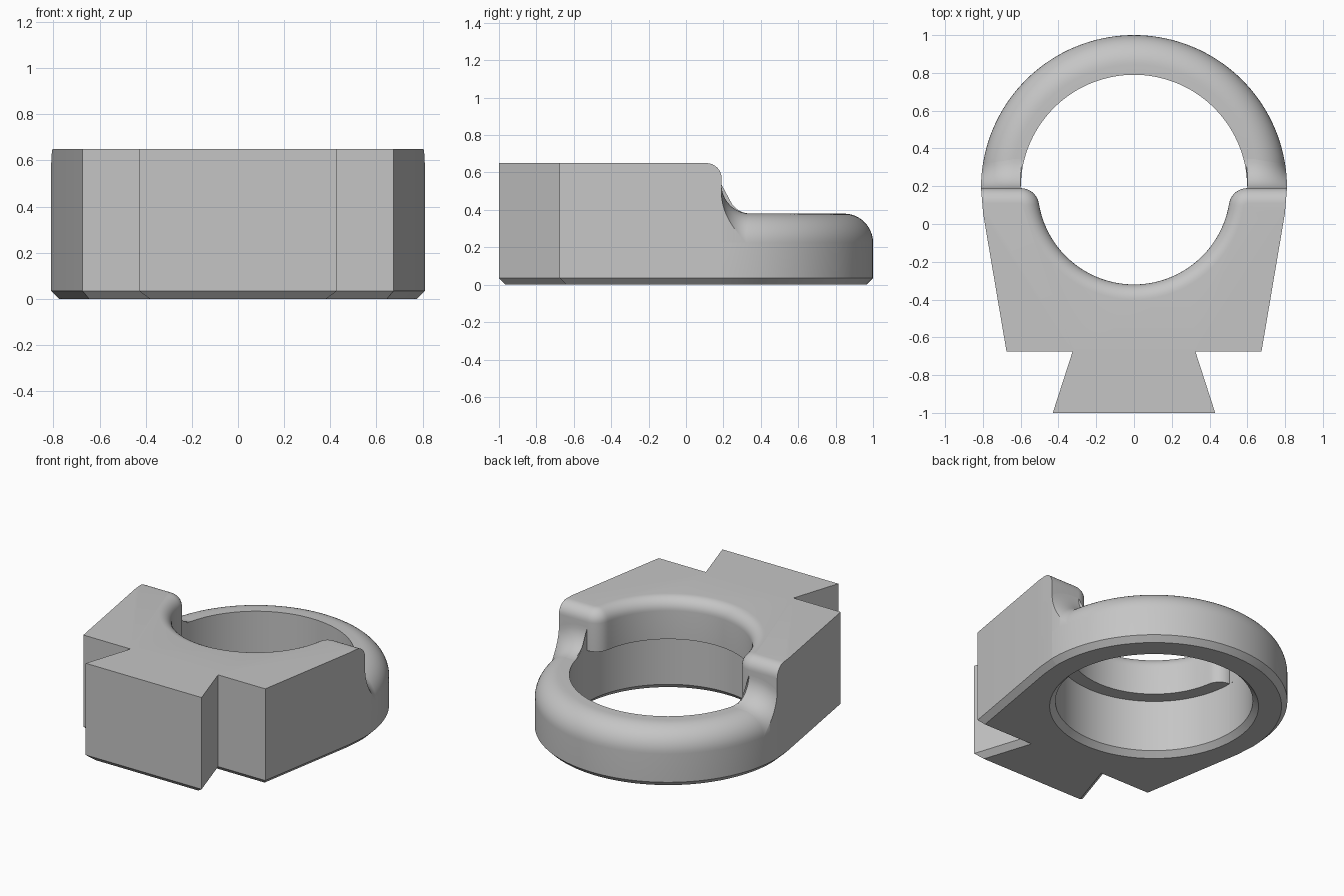
import bpy, bmesh
from math import sin, cos, pi, radians, hypot, sqrt, acos, atan2
from mathutils import Vector, Matrix

cube = bpy.data.objects.get("Cube")
if cube:
    bpy.data.objects.remove(cube, do_unlink=True)

# Main dimensions
CY = 0.19              # y of the ring axis and of the block's back face
R_OUT, R_LOW, R_UP = 0.81, 0.60, 0.51
H_TOP, H_RING = 0.65, 0.38
CHAMFER, ROUND = 0.035, 0.155
R_FLAT = R_OUT - ROUND
Z_WALL = H_RING - ROUND

grey = bpy.data.materials.new("plain grey")
grey.use_nodes = True
COLOR = (0.56, 0.56, 0.56, 1)
grey.diffuse_color = COLOR
grey.node_tree.nodes["Principled BSDF"].inputs["Base Color"].default_value = COLOR


def finish(bm, name):
    mesh = bpy.data.meshes.new(name)
    bm.to_mesh(mesh)
    bm.free()
    mesh.materials.append(grey)
    obj = bpy.data.objects.new(name, mesh)
    bpy.context.collection.objects.link(obj)
    bpy.ops.object.select_all(action='DESELECT')
    obj.select_set(True)
    bpy.context.view_layer.objects.active = obj
    bpy.ops.object.shade_smooth_by_angle(angle=radians(30))
    return obj


def arc(cx, cy, r, a0, a1, n):
    return [(cx + r * cos(a0 + (a1 - a0) * i / n),
             cy + r * sin(a0 + (a1 - a0) * i / n)) for i in range(n + 1)]


def mirrored(half):
    """Continue a right-hand chain onto the left side."""
    return half + [(-x, y) for x, y in reversed(half) if abs(x) > 1e-6]


# Block with dovetail, wide lower bore, narrow upper bore
def build_block():
    shoulder = (0.675, -0.675)
    d = (shoulder[0], shoulder[1] - CY)
    tangent = atan2(d[1], d[0]) + acos(R_OUT / hypot(*d))
    outer = mirrored([(R_OUT, CY)] + arc(0, CY, R_OUT, tangent, tangent, 1)[:1]
                     + [shoulder, (0.325, -0.675), (0.43, -1.0)])
    lower = arc(0, CY, R_LOW, 0, -pi, 64)
    # Rounded corner where the upper bore meets the back face
    f = (R_LOW ** 2 - R_UP ** 2) / (2 * R_UP)
    turn = atan2(f, -R_LOW)
    upper = mirrored(arc(R_LOW, CY - f, f, pi / 2, turn, 8)
                     + arc(0, CY, R_UP, turn - pi, -pi / 2, 28)[1:])

    bm = bmesh.new()

    def ring(chain, z):
        return [bm.verts.new((x, y, z)) for x, y in chain]

    def wall(a, b):
        for i in range(len(a) - 1):
            bm.faces.new((a[i], a[i + 1], b[i + 1], b[i]))

    o0, o1 = ring(outer, 0), ring(outer, H_TOP)
    l0, l1 = ring(lower, 0), ring(lower, H_RING)
    u1 = ring(upper, H_TOP)
    u0 = [l1[0]] + ring(upper[1:-1], H_RING) + [l1[-1]]
    wall(o0, o1)
    wall(l0, l1)
    wall(u0, u1)
    bm.faces.new(o0 + l0[::-1])
    bm.faces.new(o1 + u1[::-1])
    bm.faces.new(u0 + l1[-2:0:-1])
    for k in (0, -1):
        bm.faces.new((l0[k], o0[k], o1[k], u1[k], l1[k]))
    bmesh.ops.recalc_face_normals(bm, faces=bm.faces[:])

    def on_back(e):
        return all(abs(v.co.y - CY) < 1e-4 for v in e.verts)

    # Bottom chamfer
    edges = [e for e in bm.edges
             if all(v.co.z < 1e-4 for v in e.verts) and not on_back(e)]
    bmesh.ops.bevel(bm, geom=edges, offset=CHAMFER, offset_type='OFFSET',
                    segments=1, affect='EDGES', clamp_overlap=False)
    # Rounded top edge along the back and the upper bore
    edges = [e for e in bm.edges
             if all(v.co.z > H_TOP - 1e-4 for v in e.verts)
             and (on_back(e) or all(hypot(v.co.x, v.co.y - CY) < 0.7 for v in e.verts))]
    bmesh.ops.bevel(bm, geom=edges, offset=0.08, offset_type='OFFSET', segments=8,
                    profile=0.5, affect='EDGES', clamp_overlap=False)
    bmesh.ops.recalc_face_normals(bm, faces=bm.faces[:])
    finish(bm, "dovetail_block")


# Half ring swept around the back
def build_ring():
    profile = [(R_LOW, CHAMFER), (R_LOW, H_RING)]
    profile += arc(R_FLAT, Z_WALL, ROUND, pi / 2, 0, 12)
    profile += [(R_OUT, CHAMFER), (R_OUT - CHAMFER, 0), (R_LOW + CHAMFER, 0)]
    steps = 72
    bm = bmesh.new()
    rows = []
    for i in range(steps + 1):
        a = pi * i / steps
        rows.append([bm.verts.new((r * cos(a), CY + r * sin(a), z)) for r, z in profile])
    n = len(profile)
    for a, b in zip(rows, rows[1:]):
        for j in range(n):
            k = (j + 1) % n
            bm.faces.new((a[j], a[k], b[k], b[j]))
    bm.faces.new(rows[0])
    bm.faces.new(rows[-1])
    bmesh.ops.recalc_face_normals(bm, faces=bm.faces[:])
    finish(bm, "back_ring")


# Hollow fillet blending the ring into the block's back face
def build_fillets():
    bm = bmesh.new()
    inner = hypot(R_LOW, ROUND)
    flat = [R_LOW + (inner - R_LOW) * i / 5 for i in range(6)]
    flat += [inner + (R_FLAT - inner) * i / 3 for i in range(1, 3)]
    # Each row: distance of the rolling ball's centre, tilt, skirt base
    params = [(rho, 0, H_RING) for rho in flat]
    params += [(R_FLAT + 2 * ROUND * sin(radians(a)), radians(a),
                H_RING if a == 0 else Z_WALL) for a in range(0, 91, 5)]
    n = 12
    rows, feet = [], []
    for rho, tilt, base in params:
        x = sqrt(rho ** 2 - ROUND ** 2)
        centre = Vector((x, ROUND, Z_WALL + 2 * ROUND * cos(tilt)))
        start = Vector((-sin(tilt) * x / rho, -sin(tilt) * ROUND / rho, -cos(tilt)))
        end = Vector((0, -1, 0))

        def point(t):
            return centre + ROUND * start.slerp(end, t)

        def inside(t):
            p = point(t)
            return R_LOW - 1e-5 <= hypot(p.x, p.y) <= R_OUT + 1e-5

        limit = 1.0
        if not inside(1.0):
            lo, hi = 0.0, 1.0
            for _ in range(30):
                mid = (lo + hi) / 2
                lo, hi = (mid, hi) if inside(mid) else (lo, mid)
            limit = lo
        shift = Vector((0, CY, 0))
        pts = [point(limit * j / n) + shift for j in range(n + 1)]
        rows.append([bm.verts.new(p) for p in pts])
        feet.append(bm.verts.new((pts[-1].x, pts[-1].y, min(base, pts[-1].z))))
    for i in range(len(rows) - 1):
        a, b = rows[i], rows[i + 1]
        for j in range(n):
            bm.faces.new((a[j], a[j + 1], b[j + 1], b[j]))
        # Side skirt where the fillet is trimmed by the ring walls
        if max(a[n].co.y, b[n].co.y) > CY + 1e-4:
            bm.faces.new((feet[i], feet[i + 1], b[n], a[n]))
    bmesh.ops.remove_doubles(bm, verts=bm.verts[:], dist=2e-5)
    obj = finish(bm, "ring_fillets")
    obj.modifiers.new("mirror", 'MIRROR').use_mirror_merge = False


build_block()
build_ring()
build_fillets()
